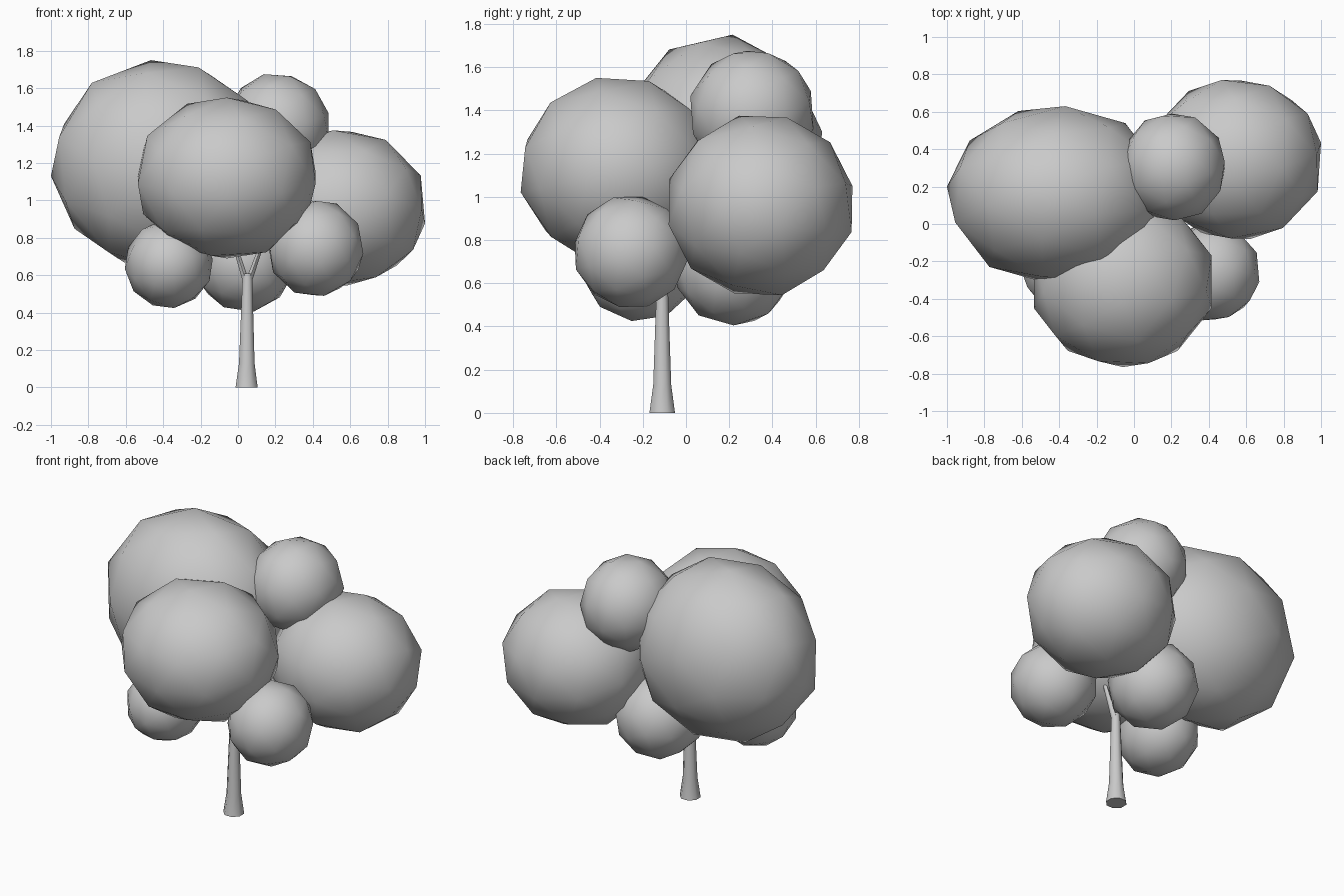
import bpy, bmesh, math
from mathutils import Matrix, Vector, Euler

cube = bpy.data.objects.get("Cube")
if cube:
    bpy.data.objects.remove(cube, do_unlink=True)

GREY = (0.588, 0.588, 0.588, 1.0)
mat = bpy.data.materials.new("plain_grey")
mat.use_nodes = True
mat.diffuse_color = GREY
mat.node_tree.nodes["Principled BSDF"].inputs["Base Color"].default_value = GREY


def finish(bm, name, angle):
    """Turn a bmesh into a shaded object with the grey material."""
    bmesh.ops.recalc_face_normals(bm, faces=bm.faces)
    mesh = bpy.data.meshes.new(name)
    bm.to_mesh(mesh)
    bm.free()
    mesh.materials.append(mat)
    obj = bpy.data.objects.new(name, mesh)
    bpy.context.collection.objects.link(obj)
    bpy.ops.object.select_all(action='DESELECT')
    obj.select_set(True)
    bpy.context.view_layer.objects.active = obj
    bpy.ops.object.shade_smooth_by_angle(angle=math.radians(angle))


def foliage(name, centre, half, turn):
    """Low-poly ball, turned and then fitted to a box of the given half sizes."""
    bm = bmesh.new()
    bmesh.ops.create_icosphere(bm, subdivisions=2, radius=1)
    rot = Euler([math.radians(a) for a in turn]).to_matrix()
    for v in bm.verts:
        v.co = rot @ v.co
    reach = [max(abs(v.co[i]) for v in bm.verts) for i in range(3)]
    for v in bm.verts:
        v.co = Vector(centre[i] + v.co[i] * half[i] / reach[i] for i in range(3))
    finish(bm, name, 60)


def limb(name, rings, sides):
    """Tapered tube through (x, y, z, radius) rings with capped ends."""
    bm = bmesh.new()
    loops = []
    for x, y, z, r in rings:
        angles = [2 * math.pi * (k + 0.5) / sides for k in range(sides)]
        loops.append([bm.verts.new((x + r * math.cos(a), y + r * math.sin(a), z))
                      for a in angles])
    for low, high in zip(loops, loops[1:]):
        for k in range(sides):
            n = (k + 1) % sides
            bm.faces.new((low[k], low[n], high[n], high[k]))
    bm.faces.new(loops[0][::-1])
    bm.faces.new(loops[-1])
    finish(bm, name, 62)


# Large crown masses
foliage("crown_right_large", (-0.41, 0.155, 1.19), (0.59, 0.475, 0.56), (12, 20, 0))
foliage("crown_front", (-0.06, -0.31, 1.12), (0.475, 0.455, 0.43), (13, 0, 0))
foliage("crown_left_back", (0.545, 0.345, 0.96), (0.455, 0.425, 0.415), (-10, 15, 30))

# Small foliage balls
foliage("crown_top_small", (0.21, 0.305, 1.39), (0.275, 0.285, 0.285), (20, 10, 15))
foliage("lower_left_ball", (0.415, -0.255, 0.745), (0.255, 0.26, 0.255), (15, -10, 40))
foliage("lower_right_ball", (-0.37, -0.215, 0.66), (0.235, 0.26, 0.235), (10, 20, 10))
foliage("lower_back_ball", (0.035, 0.22, 0.67), (0.265, 0.265, 0.265), (20, 15, 0))

# Trunk with flared foot, forking into two branches
limb("trunk", [(0.046, -0.11, 0, 0.064), (0.047, -0.11, 0.13, 0.045),
               (0.05, -0.11, 0.57, 0.029), (0.05, -0.11, 0.61, 0.025)], 8)
for side, label in ((-1, "right"), (1, "left")):
    limb("branch_" + label, [(0.05 + side * 0.008, -0.11, 0.57, 0.02),
                             (0.055 + side * 0.085, -0.11, 0.8, 0.013)], 6)
